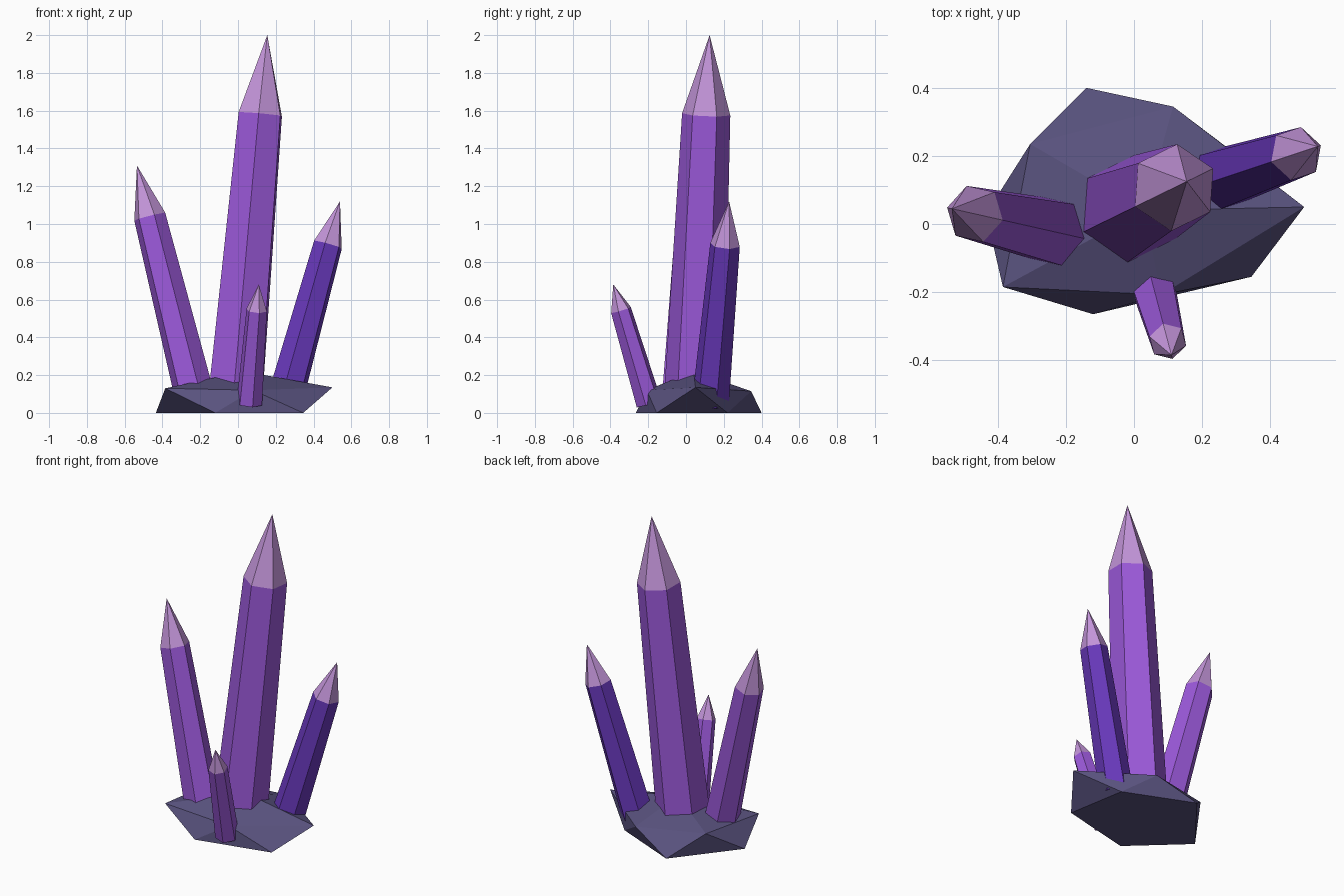
import bpy, bmesh
from math import atan2, cos, sin, tau
from mathutils import Vector

cube = bpy.data.objects.get("Cube")
if cube:
    bpy.data.objects.remove(cube)


def material(name, rgb):
    m = bpy.data.materials.new(name)
    m.use_nodes = True
    m.diffuse_color = (*rgb, 1)
    bsdf = next(n for n in m.node_tree.nodes if n.type == 'BSDF_PRINCIPLED')
    bsdf.inputs["Base Color"].default_value = (*rgb, 1)
    return m


violet = material("violet", (0.33, 0.10, 0.70))
indigo = material("deep_purple", (0.14, 0.04, 0.50))
lilac = material("pale_lilac", (0.55, 0.30, 0.70))
slate = material("dark_slate", (0.10, 0.085, 0.21))


def finish(name, bm, mats):
    bmesh.ops.recalc_face_normals(bm, faces=bm.faces)
    mesh = bpy.data.meshes.new(name)
    bm.to_mesh(mesh)
    bm.free()
    for m in mats:
        mesh.materials.append(m)
    obj = bpy.data.objects.new(name, mesh)
    bpy.context.collection.objects.link(obj)
    return obj


# Hexagonal crystal: tapered shaft, pointed pale tip
def crystal(name, base, tip, radius, body, sides=6):
    base, tip = Vector(base), Vector(tip)
    axis = tip - base
    turn = Vector((0, 0, 1)).rotation_difference(axis)
    phase = atan2(axis.y, axis.x)
    bm = bmesh.new()

    def ring(t, r):
        verts = []
        for i in range(sides):
            a = phase + tau * i / sides
            verts.append(bm.verts.new(base + axis * t + turn @ Vector((r * cos(a), r * sin(a), 0))))
        return verts

    low, high = ring(0, radius), ring(0.785, radius * 0.8)
    point = bm.verts.new(tip)
    bm.faces.new(low)
    for i in range(sides):
        j = (i + 1) % sides
        bm.faces.new((low[i], low[j], high[j], high[i]))
        bm.faces.new((high[i], high[j], point)).material_index = 1
    return finish(name, bm, (body, lilac))


crystal("main_crystal", (-0.017, 0.041, 0.05), (0.155, 0.125, 2.0), 0.16, violet)
crystal("right_crystal", (-0.22, -0.026, 0.05), (-0.535, 0.045, 1.31), 0.108, violet)
crystal("left_crystal", (0.243, 0.129, 0.05), (0.54, 0.228, 1.12), 0.1, indigo)
crystal("small_crystal", (0.06, -0.196, 0.05), (0.11, -0.385, 0.68), 0.07, violet)

# Faceted rock: flat underside, staggered rim, low peak
ground = [(-0.12, -0.265, 0), (0.345, -0.155, 0), (0.28, 0.22, 0), (-0.14, 0.4, 0), (-0.435, 0.03, 0)]
rim = [(-0.385, -0.185, 0.13), (0.08, -0.208, 0.12), (0.5, 0.05, 0.135), (0.115, 0.345, 0.115), (-0.305, 0.235, 0.14)]
bm = bmesh.new()
low = [bm.verts.new(p) for p in ground]
mid = [bm.verts.new(p) for p in rim]
peak = bm.verts.new((0.03, 0.04, 0.22))
bm.faces.new(low)
for i in range(5):
    j = (i + 1) % 5
    bm.faces.new((mid[i], low[i], mid[j]))
    bm.faces.new((low[i], low[j], mid[j]))
    bm.faces.new((mid[i], mid[j], peak))
finish("rock_base", bm, (slate,))
